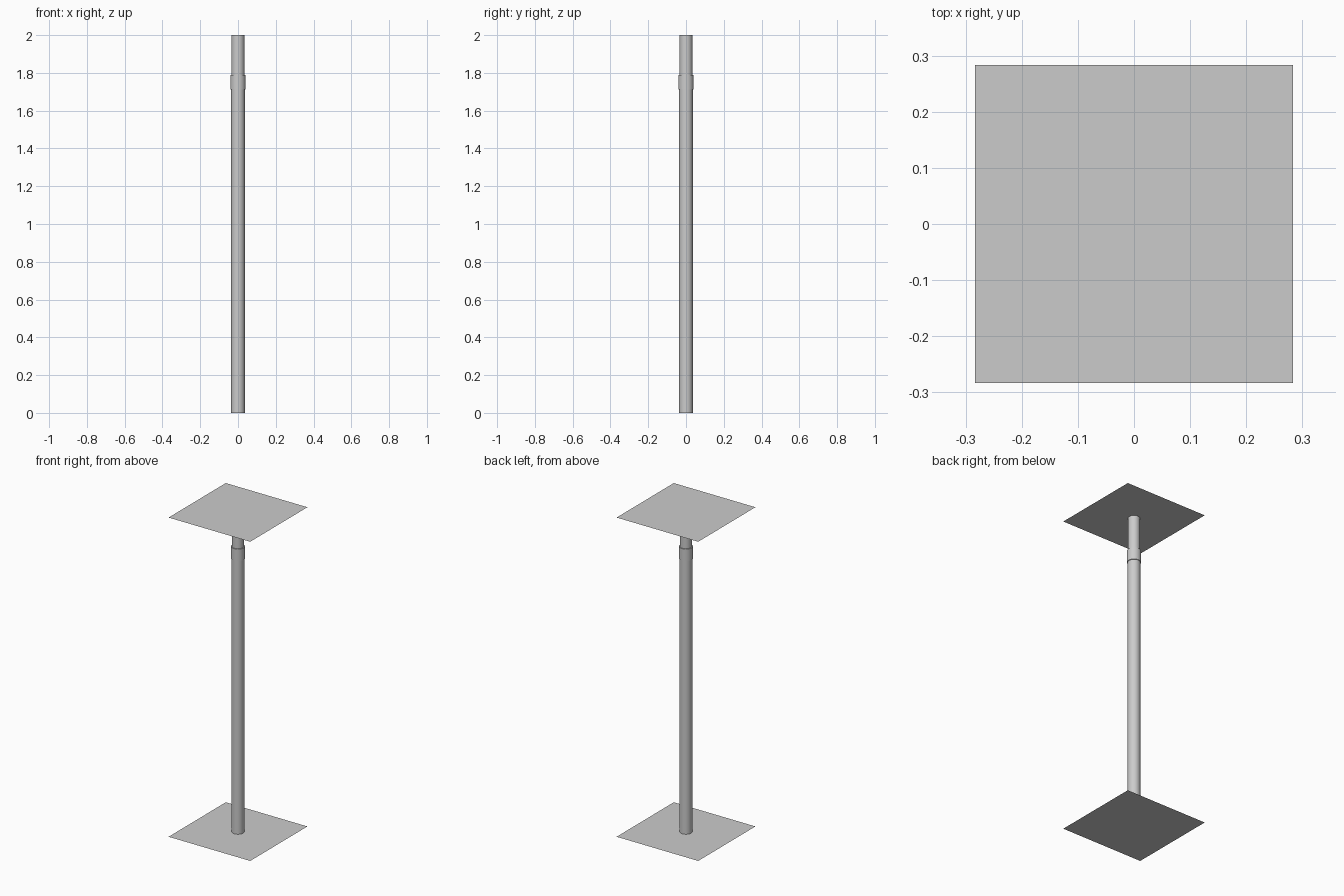
import bpy

if "Cube" in bpy.data.objects:
    bpy.data.objects.remove(bpy.data.objects["Cube"])

HALF = 0.283      # half width of the square plates
HEIGHT = 2.0


def plate(name, z):
    bpy.ops.mesh.primitive_plane_add(size=2 * HALF, location=(0, 0, z))
    bpy.context.object.name = name


def tube(name, radius, z0, z1, sides=32):
    bpy.ops.mesh.primitive_cylinder_add(vertices=sides, radius=radius, depth=z1 - z0,
                                        location=(0, 0, (z0 + z1) / 2))
    bpy.context.object.name = name
    bpy.ops.object.shade_smooth_by_angle()


# thin square plates at floor and top
plate("base_plate", 0)
plate("top_plate", HEIGHT)

# telescoping pole with its clamp collar
tube("lower_pole", 0.036, 0, 1.75)
tube("upper_pole", 0.034, 1.75, HEIGHT)
tube("collar", 0.040, 1.713, 1.788)
